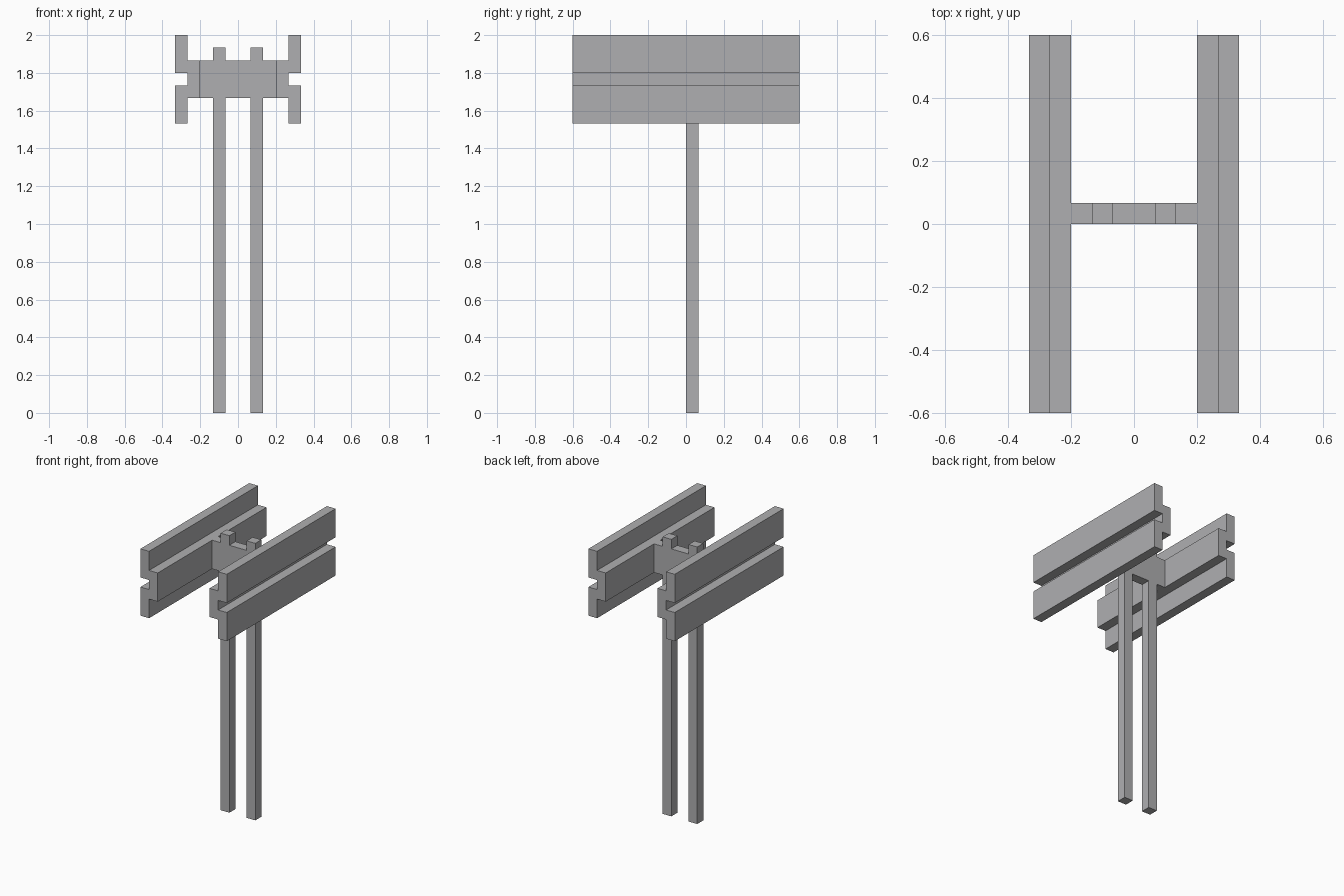
import bpy, bmesh

if "Cube" in bpy.data.objects:
    bpy.data.objects.remove(bpy.data.objects["Cube"])

U = 1 / 15  # one grid module of the design

grey = bpy.data.materials.new("plain grey")
grey.diffuse_color = (0.43, 0.43, 0.44, 1)
grey.use_nodes = True
grey.node_tree.nodes["Principled BSDF"].inputs["Base Color"].default_value = grey.diffuse_color


def extrude_profile(name, points, y0, y1):
    """Extrude a counter-clockwise (x, z) outline, in modules, from y0 to y1."""
    bm = bmesh.new()
    face = bm.faces.new([bm.verts.new((x * U, y0 * U, z * U)) for x, z in points])
    ext = bmesh.ops.extrude_face_region(bm, geom=[face])
    moved = [g for g in ext["geom"] if isinstance(g, bmesh.types.BMVert)]
    bmesh.ops.translate(bm, verts=moved, vec=(0, (y1 - y0) * U, 0))
    bmesh.ops.recalc_face_normals(bm, faces=bm.faces)
    mesh = bpy.data.meshes.new(name)
    bm.to_mesh(mesh)
    bm.free()
    mesh.materials.append(grey)
    obj = bpy.data.objects.new(name, mesh)
    bpy.context.collection.objects.link(obj)
    return obj


# Side rails: two outer boards joined by an inner web, leaving an outer groove
rail = [(3, 25), (4, 25), (4, 23), (5, 23), (5, 26), (4, 26), (4, 27),
        (5, 27), (5, 30), (4, 30), (4, 28), (3, 28)]
extrude_profile("right_rail", rail, -9, 9)
extrude_profile("left_rail", [(-x, z) for x, z in reversed(rail)], -9, 9)

# Central frame: two tall posts with stub tops, joined by the crosspiece
half = [(1, 25), (1, 0), (2, 0), (2, 25), (3, 25),
        (3, 28), (2, 28), (2, 29), (1, 29), (1, 28)]
extrude_profile("post_frame", half + [(-x, z) for x, z in reversed(half)], 0, 1)
